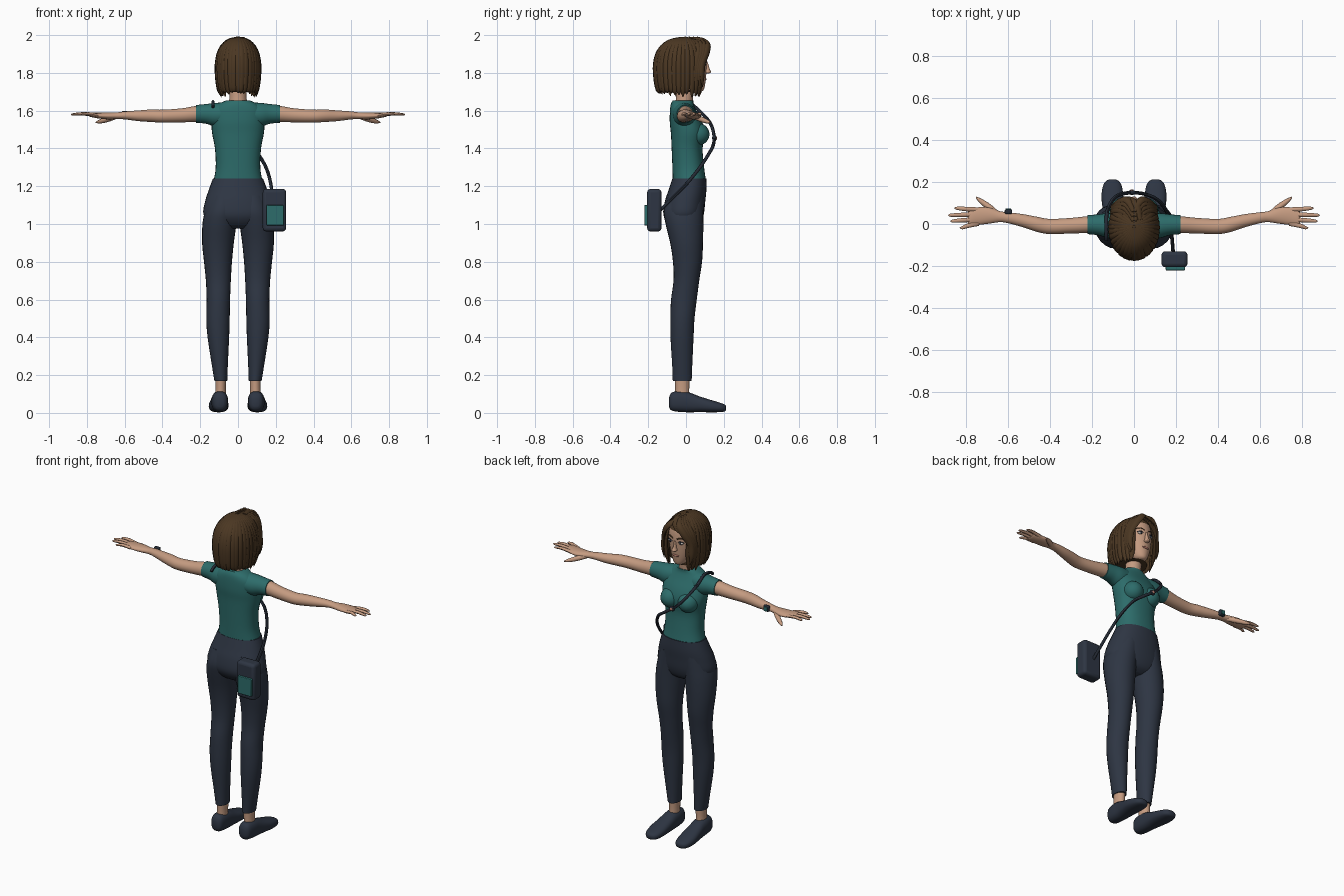
import bpy, bmesh, math, random
from mathutils import Vector

random.seed(4)


def material(name, rgb):
    m = bpy.data.materials.new(name)
    m.diffuse_color = (*rgb, 1)
    return m


SKIN = material("skin", (0.56, 0.33, 0.22))
TEAL = material("teal", (0.026, 0.15, 0.145))
NAVY = material("navy", (0.027, 0.036, 0.056))
HAIR = material("brown hair", (0.07, 0.038, 0.016))
DARK = material("dark strap", (0.018, 0.024, 0.036))
LIPS = material("lips", (0.40, 0.17, 0.13))
WHITE = material("eye white", (0.6, 0.56, 0.52))


def spline(rows, steps=4):
    """Catmull-Rom interpolation of a list of number tuples."""
    rows = [Vector(r) for r in rows]
    out = []
    for i in range(len(rows) - 1):
        a, b, c, d = rows[max(i - 1, 0)], rows[i], rows[i + 1], rows[min(i + 2, len(rows) - 1)]
        for k in range(steps):
            t = k / steps
            out.append(0.5 * (2 * b + (c - a) * t + (2 * a - 5 * b + 4 * c - d) * t * t
                              + (3 * b - a - 3 * c + d) * t ** 3))
    return out + [rows[-1]]


def skin_rings(name, rings, mat, mirror=False, cut=None):
    """Bridge rings of points into a capped mesh."""
    bm = bmesh.new()
    vs = [[bm.verts.new(p) for p in r] for r in rings]
    n = len(vs[0])
    for r0, r1 in zip(vs, vs[1:]):
        for j in range(n):
            bm.faces.new((r0[j], r0[(j + 1) % n], r1[(j + 1) % n], r1[j]))
    bm.faces.new(vs[0][::-1])
    bm.faces.new(vs[-1])
    bmesh.ops.recalc_face_normals(bm, faces=bm.faces)
    if cut:
        bmesh.ops.delete(bm, geom=[f for f in bm.faces if cut(f.calc_center_median())], context='FACES')
    me = bpy.data.meshes.new(name)
    bm.to_mesh(me)
    bm.free()
    me.materials.append(mat)
    ob = bpy.data.objects.new(name, me)
    bpy.context.collection.objects.link(ob)
    if mirror:
        ob.modifiers.new("mirror", 'MIRROR')
    return ob


def loft(name, axis, rows, mat, n=24, p=2.0, **kw):
    """Rows are (position on axis, centre a, centre b, radius a, radius b)."""
    rings = []
    for t, a, b, ra, rb in spline(rows):
        ring = []
        for j in range(n):
            c, s = math.cos(2 * math.pi * j / n), math.sin(2 * math.pi * j / n)
            u = a + ra * math.copysign(abs(c) ** (2 / p), c)
            v = b + rb * math.copysign(abs(s) ** (2 / p), s)
            ring.append({'x': (t, u, v), 'y': (u, t, v), 'z': (u, v, t)}[axis])
        rings.append(ring)
    return skin_rings(name, rings, mat, **kw)


def tube(name, rows, mat, centre, flat=1.0, n=8, steps=4, **kw):
    """Tube through (x, y, z, radius); its flat side looks away from centre."""
    rows = spline(rows, steps)
    pts = [r.to_3d() for r in rows]
    rings = []
    for i, p in enumerate(pts):
        t = (pts[min(i + 1, len(pts) - 1)] - pts[max(i - 1, 0)]).normalized()
        side = t.cross(p - Vector(centre)).normalized()
        up = side.cross(t)
        r = rows[i][3]
        rings.append([p + side * r * math.cos(2 * math.pi * j / n)
                      + up * r * flat * math.sin(2 * math.pi * j / n) for j in range(n)])
    return skin_rings(name, rings, mat, **kw)


def ball(name, loc, size, mat, mirror=False):
    x, y, z = loc
    rows = [(z - size[2] * math.cos(a), x, y, size[0] * math.sin(a), size[1] * math.sin(a))
            for a in [math.pi * (0.02 + 0.96 * k / 6) for k in range(7)]]
    return loft(name, 'z', rows, mat, n=16, mirror=mirror)


def box(name, loc, size, mat, bevel):
    bpy.ops.mesh.primitive_cube_add(size=1, location=loc)
    ob = bpy.context.object
    ob.name = name
    ob.scale = size
    bpy.ops.object.transform_apply(location=False, rotation=False, scale=True)
    ob.data.materials.append(mat)
    b = ob.modifiers.new("bevel", 'BEVEL')
    b.width, b.segments = bevel, 3
    return ob


# Trousers: pelvis and legs
loft("trouser_hips", 'z', [(.975, 0, -.01, .09, .05), (1.0, 0, -.01, .14, .085), (1.05, 0, -.013, .183, .107),
     (1.12, 0, -.005, .174, .107), (1.18, 0, .008, .155, .1), (1.24, 0, .018, .133, .09)], NAVY, n=32, p=2.2)
loft("trouser_leg", 'z', [(.17, .091, -.02, .034, .05), (.25, .096, -.02, .042, .053), (.4, .104, -.021, .057, .061),
     (.5, .106, -.019, .062, .064), (.6, .104, -.011, .062, .068), (.7, .104, .002, .066, .068),
     (.8, .106, .008, .074, .077), (.9, .106, .003, .084, .087), (1.0, .098, -.008, .09, .1),
     (1.07, .085, -.012, .09, .105), (1.15, .07, 0, .08, .095)], NAVY, mirror=True)

# Ankles and shoes
loft("ankle", 'z', [(.07, .093, -.02, .031, .04), (.12, .092, -.02, .028, .037), (.2, .091, -.02, .03, .04)],
     SKIN, mirror=True)
loft("shoe", 'y', [(-.09, .094, .055, .018, .025), (-.075, .095, .06, .036, .048), (-.03, .096, .06, .043, .055),
     (.02, .097, .055, .045, .052), (.07, .1, .046, .049, .042), (.13, .103, .036, .052, .033),
     (.18, .103, .029, .045, .025), (.205, .103, .026, .03, .018), (.213, .103, .026, .012, .008)],
     NAVY, p=2.5, mirror=True)

# Shirt: body, bust, sleeves
loft("shirt_body", 'z', [(1.225, 0, .018, .13, .088), (1.3, 0, .012, .118, .084), (1.4, 0, .006, .122, .082),
     (1.48, 0, .01, .137, .09), (1.54, 0, 0, .14, .086), (1.6, 0, -.015, .132, .07),
     (1.635, 0, -.02, .1, .06), (1.655, 0, -.015, .062, .054)], TEAL, n=32, p=2.3)
ball("shirt_bust", (.06, .06, 1.475), (.06, .064, .06), TEAL, mirror=True)
loft("shirt_sleeve", 'x', [(.05, -.014, 1.585, .06, .06), (.12, -.008, 1.579, .06, .062),
     (.17, -.004, 1.583, .05, .052), (.222, -.003, 1.583, .045, .047)], TEAL, mirror=True)

# Arms and hands
loft("arm", 'x', [(.15, 0, 1.585, .04, .042), (.22, -.003, 1.583, .04, .042), (.3, -.008, 1.575, .037, .037),
     (.4, -.012, 1.571, .036, .034), (.46, -.002, 1.573, .036, .033), (.53, .016, 1.573, .031, .028),
     (.6, .03, 1.575, .026, .021), (.64, .035, 1.573, .026, .018), (.69, .04, 1.572, .038, .018),
     (.74, .038, 1.574, .042, .015), (.78, .03, 1.578, .036, .011), (.79, .03, 1.578, .028, .006)],
     SKIN, mirror=True)
fingers = {"index_finger": (.068, .855, .075), "middle_finger": (.045, .885, .042),
           "ring_finger": (.022, .875, .014), "little_finger": (.002, .83, -.018)}
for name, (y0, x1, y1) in fingers.items():
    xm, ym = (.75 + x1) / 2, (y0 + y1) / 2
    tube(name, [(.74, y0, 1.574, .011), (xm, ym, 1.583, .0105), (x1 - .012, y1, 1.58, .0075), (x1, y1, 1.579, .002)],
         SKIN, (.8, 0, -50), flat=.85, mirror=True)
tube("thumb", [(.65, .045, 1.568, .014), (.69, .08, 1.555, .015), (.73, .11, 1.543, .011), (.752, .128, 1.538, .003)],
     SKIN, (.7, 0, -50), mirror=True)

# Wristwatch
box("watch_case", (-.598, .059, 1.58), (.036, .022, .036), DARK, .006)
box("watch_face", (-.598, .0715, 1.58), (.026, .006, .026), TEAL, .002)

# Neck, head and face
loft("neck", 'z', [(1.6, 0, -.015, .052, .05), (1.665, 0, -.008, .046, .045), (1.76, 0, 0, .045, .05)], SKIN)
loft("head", 'z', [(1.702, 0, .06, .018, .024), (1.715, 0, .05, .038, .046), (1.76, 0, .03, .064, .074),
     (1.82, 0, .015, .082, .094), (1.88, 0, .005, .09, .105), (1.94, 0, -.005, .08, .1), (1.975, 0, -.01, .04, .05)],
     SKIN)
loft("nose", 'z', [(1.796, 0, .108, .006, .008), (1.803, 0, .112, .016, .02), (1.82, 0, .108, .011, .018),
     (1.86, 0, .1, .008, .014)], SKIN, n=12)
ball("eye", (.036, .0985, 1.85), (.017, .009, .0085), WHITE, mirror=True)
ball("iris", (.035, .104, 1.85), (.0075, .005, .0078), DARK, mirror=True)
tube("eyelid", [(.017, .106, 1.852, .002), (.036, .106, 1.86, .003), (.056, .095, 1.853, .002)],
     DARK, (0, 0, 1.85), n=6, mirror=True)
tube("eyebrow", [(.014, .109, 1.873, .004), (.038, .103, 1.881, .004), (.06, .087, 1.874, .002)],
     HAIR, (0, 0, 1.85), flat=.6, n=6, mirror=True)
ball("mouth", (0, .1, 1.766), (.023, .009, .0075), LIPS)

# Hair: inner cap open at the face, and tapered locks around it
HC = (0, -.02, 1.83)
loft("hair_cap", 'z', [(1.7, 0, -.035, .088, .108), (1.76, 0, -.025, .102, .13), (1.85, 0, -.02, .11, .14),
     (1.92, 0, -.015, .094, .122), (1.965, 0, -.01, .062, .082), (1.988, 0, -.005, .01, .015)], HAIR, n=32,
     cut=lambda c: c.y > .02 and c.z < 1.925)
LOCKS = 27
for i in range(LOCKS):
    a = math.radians(90 + 47 + 266 * i / (LOCKS - 1))
    end = 1.668 + random.random() * .022 + .012 * max(0, -math.sin(a))
    swing = random.uniform(-.05, .05)
    rows = []
    for f, z, r in [(.06, 1.987, .008), (.5, 1.968, .016), (.83, 1.92, .02), (.97, 1.85, .021),
                    (.96, 1.77, .02), (.9, 1.71, .015), (.83, end, .002)]:
        b = a + swing * (2 - z) * 3
        rows.append((.115 * f * math.cos(b), -.02 + (.148 * f) * math.sin(b) + .01 * (1 - f), z, r))
    tube("hair_lock", rows, HAIR, HC, flat=.55, steps=3)
# Locks parted over the forehead and framing the face
for k in range(4):
    tube("front_lock", [(.002, .06 - .022 * k, 1.987, .01), (.03 + .004 * k, .112 - .018 * k, 1.962, .018),
         (.066 + .005 * k, .112 - .014 * k, 1.915, .02), (.094 + .002 * k, .09 - .01 * k, 1.85, .018),
         (.1, .086 - .012 * k, 1.78, .015), (.088, .088 - .014 * k, 1.725 - .008 * k, .002)],
         HAIR, HC, flat=.55, mirror=True)
tube("fringe", [(.03, .02, 1.985, .01), (.012, .09, 1.976, .018), (-.025, .12, 1.945, .016), (-.06, .115, 1.91, .003)],
     HAIR, HC, flat=.5)

# Shoulder bag with pocket, strap and buckle
box("bag", (.193, -.168, 1.073), (.124, .076, .225), NAVY, .018)
box("bag_pocket", (.197, -.21, 1.047), (.092, .022, .108), TEAL, .004)
tube("bag_strap", [(.187, -.14, 1.07, .009), (.182, -.08, 1.13, .009), (.174, 0, 1.21, .009), (.15, .07, 1.295, .009),
     (.105, .12, 1.37, .009), (.04, .145, 1.42, .009), (-.03, .148, 1.47, .009), (-.09, .128, 1.535, .009),
     (-.125, .07, 1.6, .009), (-.132, .01, 1.645, .009), (-.132, -.05, 1.637, .009), (-.132, -.075, 1.62, .009)],
     DARK, (0, 0, 1.35))
ball("strap_buckle", (-.01, .15, 1.455), (.018, .012, .016), DARK)
ball("buckle_stud", (-.01, .16, 1.455), (.009, .005, .009), LIPS)

# Smooth shading with sharp edges kept
for ob in bpy.context.scene.objects:
    ob.select_set(True)
    bpy.context.view_layer.objects.active = ob
bpy.ops.object.shade_smooth_by_angle(angle=math.radians(45))
